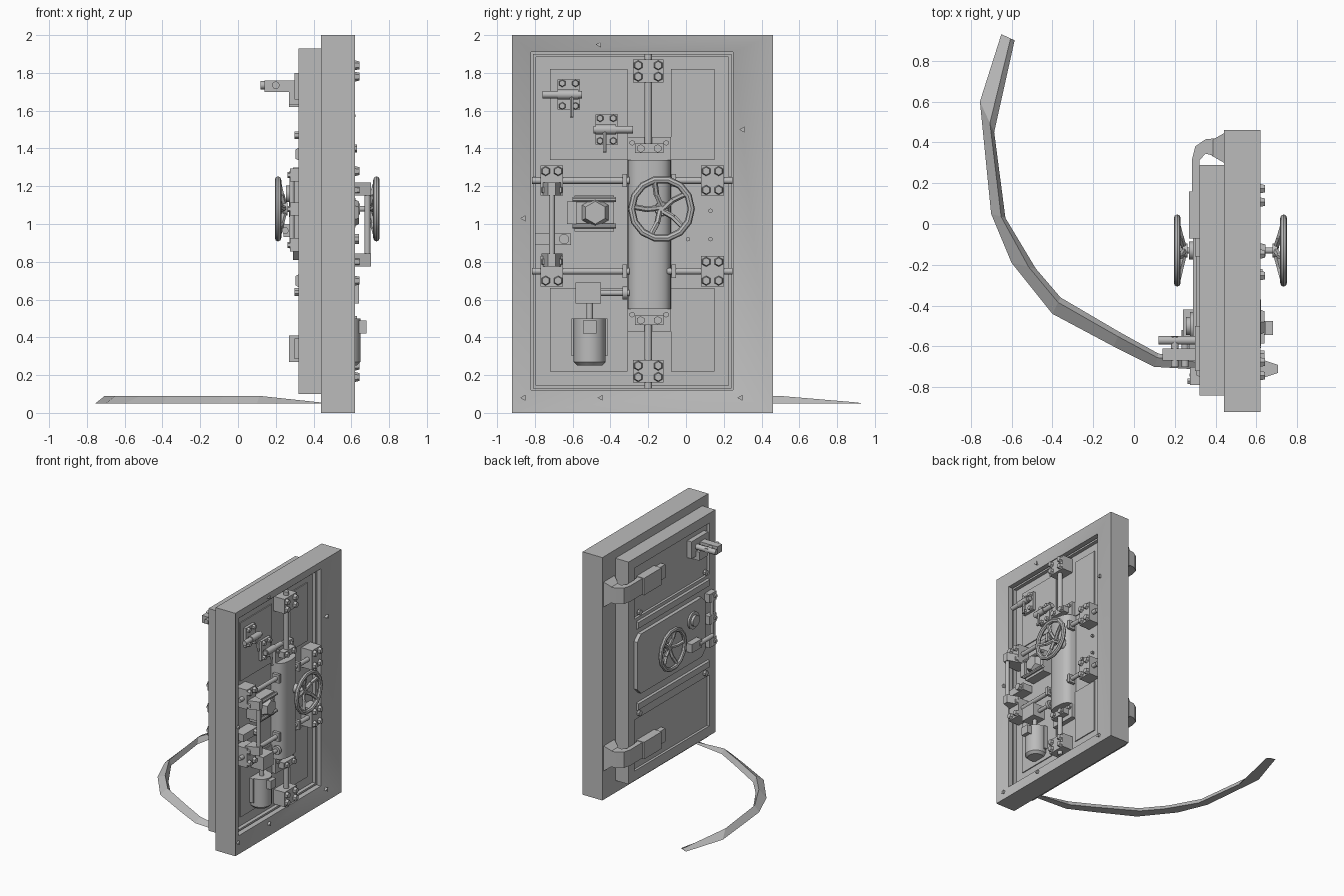
import bpy, bmesh, math
from mathutils import Vector

if "Cube" in bpy.data.objects:
    bpy.data.objects.remove(bpy.data.objects["Cube"])

steel = bpy.data.materials.new("grey_steel")
steel.diffuse_color = (0.5, 0.5, 0.5, 1)
steel.use_nodes = True
steel.node_tree.nodes["Principled BSDF"].inputs["Base Color"].default_value = steel.diffuse_color


def finish(name, bm, smooth=False):
    bmesh.ops.recalc_face_normals(bm, faces=bm.faces)
    me = bpy.data.meshes.new(name)
    bm.to_mesh(me)
    bm.free()
    me.materials.append(steel)
    ob = bpy.data.objects.new(name, me)
    bpy.context.collection.objects.link(ob)
    if smooth:
        bpy.ops.object.select_all(action='DESELECT')
        ob.select_set(True)
        bpy.context.view_layer.objects.active = ob
        bpy.ops.object.shade_smooth_by_angle(angle=math.radians(40))
    return ob


def loft(name, loops, smooth=False, close=False):
    """Join equal-length point loops with quads; cap the ends or close the ring."""
    bm = bmesh.new()
    vs = [[bm.verts.new(p) for p in lp] for lp in loops]
    n = len(vs[0])
    for i in range(len(vs) if close else len(vs) - 1):
        a, b = vs[i], vs[(i + 1) % len(vs)]
        for j in range(n):
            bm.faces.new((a[j], a[(j + 1) % n], b[(j + 1) % n], b[j]))
    if not close:
        bm.faces.new(vs[0])
        bm.faces.new(vs[-1])
    return finish(name, bm, smooth)


def rect(x, y0, y1, z0, z1):
    return [(x, y0, z0), (x, y1, z0), (x, y1, z1), (x, y0, z1)]


def box(name, x0, x1, y0, y1, z0, z1, ty=0, tz=0):
    return loft(name, [rect(x0, y0, y1, z0, z1), rect(x1, y0 + ty, y1 - ty, z0 + tz, z1 - tz)])


def ring(name, x0, x1, outer, inner, x_in=None):
    return loft(name, [rect(x0, *outer), rect(x1, *outer), rect(x_in or x1, *inner), rect(x0, *inner)],
                smooth=x_in is not None, close=True)


def rod(name, p, q, r, n=10, r2=None):
    p, q = Vector(p), Vector(q)
    rot = (q - p).to_track_quat('Z', 'Y')
    loops = []
    for c, rad in ((p, r), (q, r2 or r)):
        loops.append([c + rot @ Vector((rad * math.cos(a), rad * math.sin(a), 0))
                      for a in (math.tau * (k + .5) / n for k in range(n))])
    return loft(name, loops, smooth=n > 6)


def bolts(name, x, y, z, dy, dz, r=0.026, h=0.022):
    for sy in (-1, 1):
        for sz in (-1, 1):
            rod(name, (x, y + sy * dy, z + sz * dz), (x + h, y + sy * dy, z + sz * dz), r, 6, r * .8)


# Wheel with a rim, five bent spokes and an axle
def wheel(name, x_rim, x_hub, x_root, y=-0.13, z=1.08, R=0.158):
    loops = []
    for i in range(14):
        a = math.tau * i / 14
        loops.append([(x_rim + .017 * math.cos(b), y + (R + .019 * math.sin(b)) * math.cos(a),
                       z + (R + .019 * math.sin(b)) * math.sin(a))
                      for b in (math.tau * k / 8 for k in range(8))])
    loft(name + "_rim", loops, True, close=True)
    for i in range(5):
        a = math.tau * i / 5 + .3
        pts = []
        for f, turn in ((.1, 0), (.5, .35), (1, .25)):
            pts.append((x_hub + (x_rim - x_hub) * f, y + R * f * math.cos(a + turn), z + R * f * math.sin(a + turn)))
        for p, q in zip(pts, pts[1:]):
            rod(name + "_spoke", p, q, .015, 6)
    rod(name + "_hub", (x_hub - .012, y, z), (x_hub + .012, y, z), .035, 12)
    rod(name + "_axle", (x_root, y, z), (x_hub, y, z), .015)


# Wall frame sloping gently into the opening, and the door leaf
FACE = 0.52
ring("wall_frame", .44, .62, (-.92, .46, 0, 2), (-.82, .25, .12, 1.91), .58)
box("door_slab", .34, .44, -.84, .29, .1, 1.93)
ring("door_outer_border", .32, .34, (-.84, .29, .1, 1.93), (-.76, .21, .18, 1.85))
box("door_middle_band", .32, .34, -.76, .21, .6, 1.43)
box("door_plug", .44, FACE, -.81, .24, .13, 1.9)
ring("plug_rim", FACE, FACE + .03, (-.81, .24, .13, 1.9), (-.795, .225, .145, 1.885))
for z0, z1 in ((1.34, 1.82), (.22, .66)):
    for y0, y1 in ((-.72, -.31), (-.08, .15)):
        box("inner_panel", FACE, FACE + .008, y0, y1, z0, z1)
for y, z in ((-.46, 1.95), (.3, 1.5), (-.86, 1.03), (-.86, .08), (-.45, .08), (.29, .08)):
    rod("frame_stud", (.58, y, z), (.61, y, z), .018, 3)

# Outside face: plate, ribs, porthole, wheel
c = .05
plate = [(.22 - c, .81), (.22, .81 + c), (.22, 1.3 - c), (.22 - c, 1.3),
         (-.67 + c, 1.3), (-.67, 1.3 - c), (-.67, .81 + c), (-.67 + c, .81)]
loft("outer_plate", [[(x, y, z) for y, z in plate] for x in (.29, .32)])
for z in (1.37, .7):
    box("outer_rib", .305, .32, -.74, .18, z - .025, z + .025, -.008, -.008)
    for y in (-.7, .16):
        zk = z + (.1 if z > 1 else -.06)
        rod("rib_knob", (.32, y, zk), (.3, y, zk), .022, 8)
rod("porthole_flange", (.29, -.5, 1.16), (.275, -.5, 1.16), .07, 12)
rod("porthole_barrel", (.28, -.5, 1.16), (.255, -.5, 1.16), .045, 12)
wheel("outer_wheel", .212, .25, .3)
rod("outer_wheel_seat", (.29, -.13, 1.08), (.27, -.13, 1.08), .045, 12)

# Outside hinges
arm = [(.45, .44), (.40, .42), (.35, .415), (.30, .38), (.285, .32), (.285, .15),
       (.33, .15), (.32, .31), (.35, .345), (.39, .335), (.45, .3)]
for z in (.34, 1.69):
    loft("hinge_arm", [[(x, y, h) for x, y in arm] for h in (z - .065, z + .065)])
    box("hinge_base", .45, .38, .295, .45, z - .11, z + .11, .04, .05)
    box("hinge_strap", .27, .34, -.07, .16, z - .07, z + .07)
    box("hinge_strap_tail", .3, .34, -.16, -.07, z - .055, z + .055)

# Outside latches and vertical locking rod
box("outer_latch_plate", .3, .34, -.72, -.5, 1.66, 1.8)
box("outer_latch_foot", .27, .34, -.67, -.56, 1.63, 1.7)
box("outer_latch_block", .14, .31, -.67, -.61, 1.7, 1.76)
rod("outer_latch_pin", (.12, -.57, 1.735), (.31, -.57, 1.735), .022)
rod("outer_latch_bar", (.2, -.7, 1.735), (.2, -.55, 1.735), .02)
box("outer_handle_base", .24, .29, -.55, -.42, .93, 1.0)
rod("outer_handle_grip", (.25, -.52, .965), (.25, -.7, .965), .018)
rod("locking_rod", (.285, -.74, .87), (.285, -.74, 1.28), .014)
for z in (.89, 1.08, 1.26):
    box("locking_rod_bracket", .275, .32, -.79, -.7, z - .035, z + .035)
    rod("bracket_bolt", (.275, -.77, z), (.262, -.77, z), .016, 6)

# Inside bolt guide blocks and sliding bolts
for y, z, hy, hz in ((.14, 1.23, .06, .08), (.14, .75, .06, .08), (-.71, 1.23, .06, .08),
                     (-.71, .75, .06, .08), (-.2, 1.81, .08, .06), (-.2, .22, .08, .06)):
    box("bolt_guide", FACE, .62, y - hy, y + hy, z - hz, z + hz)
    bolts("guide_bolt", .62, y, z, hy - .027, hz - .03)
X = .58
for z in (1.23, .75):
    for y0, y1, yc in ((-.815, -.3, -.325), (-.1, .245, -.065)):
        rod("side_bolt", (X, y0, z), (X, y1, z), .018)
        box("side_bolt_collar", X - .03, X + .03, yc - .012, yc + .012, z - .035, z + .035)
for z0, z1, zc in ((1.4, 1.9, 1.4), (.13, .5, .49)):
    rod("vertical_bolt", (X, -.2, z0), (X, -.2, z1), .021)
    box("gear_end_plate", FACE, .56, -.31, -.08, zc - .06, zc + .06)
    box("gear_end_bracket", .55, .61, -.27, -.12, zc - .025, zc + .025)
    for y in (-.24, -.15):
        rod("bracket_nut", (.61, y, zc), (.63, y, zc), .022, 6)
    for y in (-.285, -.105):
        rod("plate_nut", (.56, y, zc + .03), (.575, y, zc + .03), .015, 6)

# Rounded gear housing and inside wheel
half = []
for k in range(13):
    s, d = math.sin(math.pi * k / 12), math.cos(math.pi * k / 12)
    half.append((FACE + .1 * max(s, 0) ** .6, -.195 + math.copysign(.115 * abs(d) ** .8, d)))
loft("gear_housing", [[(x, y, z) for x, y in half] for z in (.55, 1.34)], True)
wheel("inner_wheel", .733, .69, .6)
rod("inner_wheel_seat", (.61, -.13, 1.08), (.645, -.13, 1.08), .04, 12, .03)
for y, z in ((.13, 1.07), (.01, .92), (.13, .92)):
    rod("small_rivet", (FACE, y, z), (FACE + .02, y, z), .012, 6)

# Inside lever with end brackets, and lock box on the latch side
rod("lever_shaft", (.685, -.71, .82), (.685, -.71, 1.18), .016)
for z in (.81, 1.185):
    box("lever_bracket", .6, .705, -.765, -.655, z - .035, z + .035, .035)
box("lever_crossbar", FACE, .61, -.8, -.61, .89, .95)
rod("lever_knob", (.6, -.645, .92), (.64, -.645, .92), .028, 8)
box("lock_box", FACE, .6, -.59, -.38, .96, 1.15)
rod("lock_nut", (.6, -.48, 1.06), (.64, -.48, 1.06), .08, 6, .06)
box("lock_side", FACE, .62, -.63, -.58, 1.0, 1.12)
for z in (.99, 1.13):
    rod("lock_pin", (.61, -.6, z), (.61, -.37, z), .014, 8)

# Drive motor with gearbox and pipe
rod("motor_body", (.565, -.51, .27), (.565, -.51, .5), .085, 14)
rod("motor_cap", (.565, -.51, .25), (.565, -.51, .27), .065, 14, .085)
rod("motor_shaft", (.575, -.51, .5), (.575, -.51, .59), .018)
box("motor_terminal_box", .62, .68, -.545, -.475, .42, .49)
box("motor_gearbox", FACE, .64, -.585, -.45, .58, .69)
rod("drive_pipe", (X, -.45, .635), (X, -.3, .635), .016)
rod("drive_flange", (X, -.335, .635), (X, -.31, .635), .035)
for y in (-.59, -.43):
    box("motor_foot", FACE, .56, y - .015, y + .015, .3, .5)

# Inside hand latches
for y, z, y0, y1, yh in ((-.62, 1.685, -.76, -.55, -.605), (-.42, 1.5, -.49, -.28, -.43)):
    box("latch_plate", FACE, .55, y - .06, y + .06, z - .08, z + .08)
    bolts("latch_bolt", .55, y, z, .035, .06, .02)
    rod("latch_barrel", (.59, y0, z), (.59, y1, z), .02)
    rod("latch_sleeve", (.59, y - .06, z), (.59, y + .05, z), .026)
    rod("latch_handle", (.6, yh, z), (.61, yh, z - .12), .012, 6)

# Curved ridged strip on the floor
outer = [(-.65, .93), (-.755, .6), (-.7, .05), (-.6, -.19), (-.4, -.44), (-.1, -.6), (.1, -.7), (.44, -.72)]
inner = [(-.585, .9), (-.685, .45), (-.63, .03), (-.48, -.22), (-.36, -.36), (-.07, -.53), (.12, -.635), (.44, -.68)]
strip = []
for i, (o, n) in enumerate(zip(outer, inner)):
    o, n = Vector(o), Vector(n)
    strip.append([(*o, .05), (*o.lerp(n, .7), .055 if i in (0, 7) else .09), (*n, .05)])
loft("floor_strip", strip)
